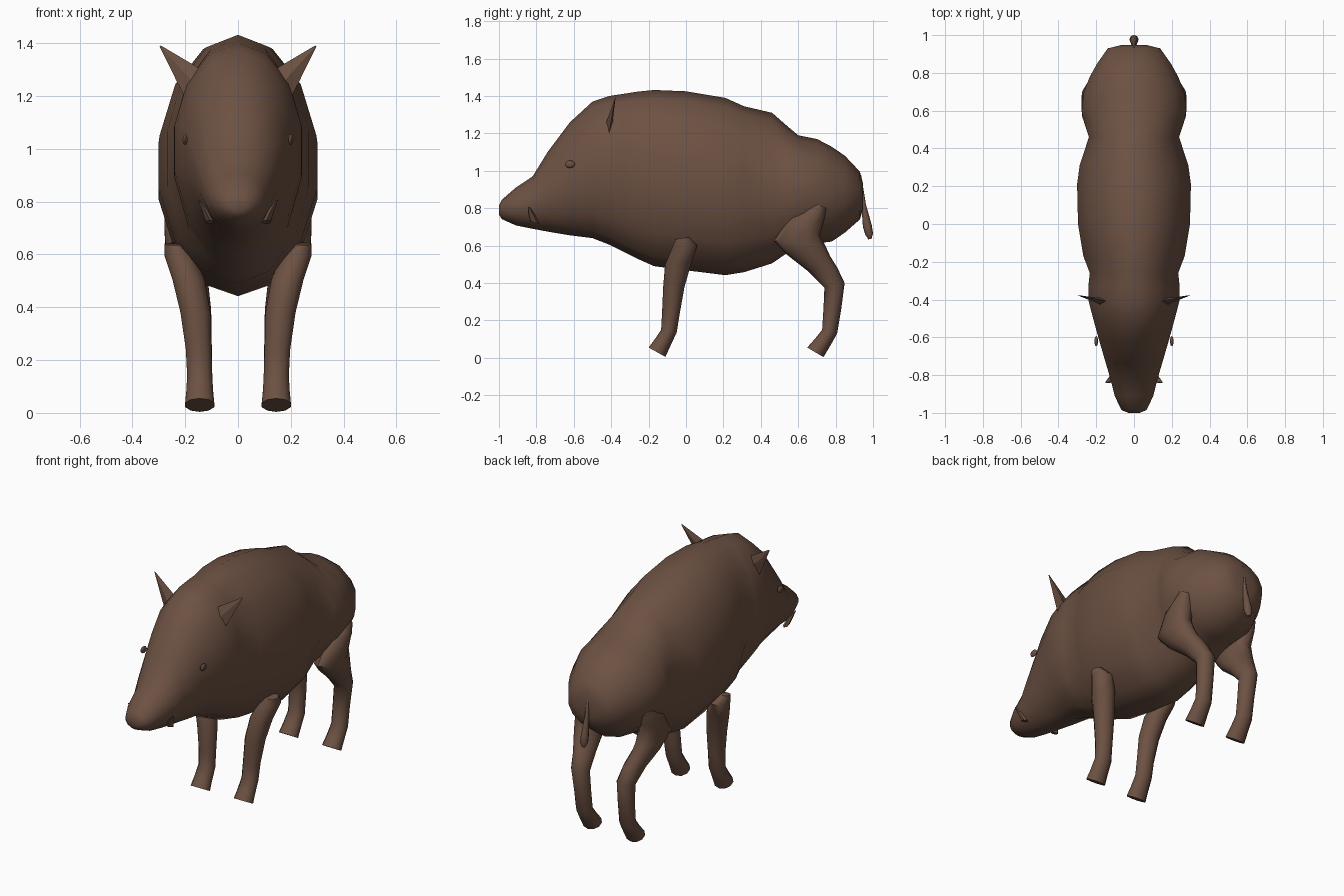
import bpy, bmesh, math
from mathutils import Vector

brown = bpy.data.materials.new("brown_hide")
brown.diffuse_color = (0.15, 0.082, 0.055, 1)


def ring(c, u, v, n):
    """Ellipse of n points around c, spanned by u and v."""
    c, u, v = Vector(c), Vector(u), Vector(v)
    return [c + u * math.cos(2 * math.pi * k / n) + v * math.sin(2 * math.pi * k / n)
            for k in range(n)]


def finish(name, bm, mirror, angle):
    bmesh.ops.recalc_face_normals(bm, faces=bm.faces)
    me = bpy.data.meshes.new(name)
    bm.to_mesh(me)
    bm.free()
    me.materials.append(brown)
    ob = bpy.data.objects.new(name, me)
    bpy.context.collection.objects.link(ob)
    bpy.ops.object.select_all(action='DESELECT')
    ob.select_set(True)
    bpy.context.view_layer.objects.active = ob
    bpy.ops.object.shade_smooth_by_angle(angle=math.radians(angle))
    if mirror:
        m = ob.modifiers.new("mirror", 'MIRROR')
        m.use_mirror_merge = False
    return ob


def loft(name, rings, mirror=False, angle=50):
    """Skin a row of rings and close both ends."""
    bm = bmesh.new()
    rows = [[bm.verts.new(p) for p in r] for r in rings]
    n = len(rows[0])
    for a, b in zip(rows, rows[1:]):
        for k in range(n):
            j = (k + 1) % n
            bm.faces.new((a[k], a[j], b[j], b[k]))
    bm.faces.new(rows[0])
    bm.faces.new(rows[-1])
    return finish(name, bm, mirror, angle)


def limb(name, sections, n=10, mirror=True):
    """Tube from (front y, front z, back y, back z, centre x, half width)."""
    rings = []
    for fy, fz, by, bz, x, rx in sections:
        rings.append(ring((x, (fy + by) / 2, (fz + bz) / 2),
                          (0, (by - fy) / 2, (bz - fz) / 2), (rx, 0, 0), n))
    return loft(name, rings, mirror)


# Body and head: y, top z, bottom z, half width
profile = [
    (-1.00, 0.815, 0.765, 0.030), (-0.985, 0.845, 0.742, 0.068),
    (-0.91, 0.91, 0.708, 0.105), (-0.82, 0.97, 0.690, 0.128),
    (-0.74, 1.10, 0.675, 0.152), (-0.62, 1.26, 0.655, 0.188),
    (-0.50, 1.37, 0.640, 0.222), (-0.41, 1.40, 0.605, 0.246),
    (-0.33, 1.412, 0.565, 0.248), (-0.26, 1.423, 0.53, 0.240),
    (-0.17, 1.432, 0.49, 0.275), (0.0, 1.425, 0.468, 0.304),
    (0.21, 1.39, 0.442, 0.309), (0.31, 1.345, 0.458, 0.295),
    (0.46, 1.31, 0.505, 0.245), (0.54, 1.24, 0.560, 0.272),
    (0.60, 1.19, 0.595, 0.285), (0.70, 1.17, 0.612, 0.272),
    (0.78, 1.128, 0.622, 0.240), (0.85, 1.08, 0.670, 0.200),
    (0.93, 0.995, 0.740, 0.142), (0.947, 0.93, 0.80, 0.07),
]
loft("body", [ring((0, y, (t + b) / 2), (0, 0, (t - b) / 2), (w, 0, 0), 14)
              for y, t, b, w in profile], angle=60)

# Legs
limb("front_legs", [
    (-0.055, 0.635, 0.015, 0.645, 0.245, 0.035),
    (-0.072, 0.595, 0.06, 0.60, 0.222, 0.060),
    (-0.112, 0.50, 0.03, 0.51, 0.187, 0.064),
    (-0.122, 0.38, -0.008, 0.38, 0.161, 0.060),
    (-0.128, 0.24, -0.033, 0.24, 0.149, 0.051),
    (-0.133, 0.15, -0.05, 0.135, 0.145, 0.050),
    (-0.170, 0.095, -0.085, 0.06, 0.145, 0.053),
    (-0.200, 0.055, -0.110, 0.005, 0.145, 0.058)])
limb("hind_legs", [
    (0.68, 0.83, 0.75, 0.80, 0.232, 0.030),
    (0.625, 0.78, 0.74, 0.745, 0.222, 0.056),
    (0.555, 0.75, 0.715, 0.655, 0.214, 0.068),
    (0.47, 0.625, 0.745, 0.60, 0.205, 0.072),
    (0.535, 0.555, 0.77, 0.545, 0.192, 0.068),
    (0.65, 0.465, 0.81, 0.48, 0.168, 0.060),
    (0.74, 0.375, 0.848, 0.40, 0.153, 0.054),
    (0.735, 0.26, 0.83, 0.26, 0.147, 0.050),
    (0.728, 0.15, 0.808, 0.13, 0.145, 0.050),
    (0.688, 0.10, 0.772, 0.065, 0.145, 0.053),
    (0.648, 0.055, 0.735, 0.004, 0.145, 0.058)])

# Tail with a thicker tuft
limb("tail", [
    (0.925, 0.97, 0.937, 0.975, 0, 0.006),
    (0.938, 0.81, 0.962, 0.82, 0, 0.012),
    (0.946, 0.70, 0.993, 0.71, 0, 0.022),
    (0.958, 0.66, 1.00, 0.665, 0, 0.024),
    (0.975, 0.633, 0.992, 0.637, 0, 0.010)], n=8, mirror=False)

# Tusks
limb("tusks", [
    (-0.832, 0.73, -0.785, 0.715, 0.108, 0.017),
    (-0.842, 0.77, -0.808, 0.765, 0.126, 0.013),
    (-0.842, 0.807, -0.836, 0.807, 0.149, 0.003)], n=6)

# Ears: flat pointed wedges
loft("ears", [
    ring((0.165, -0.412, 1.245), (0.036, 0, -0.050), (0, 0.020, 0.0), 4),
    ring((0.205, -0.402, 1.290), (0.027, 0, -0.034), (0, 0.013, 0.0), 4),
    ring((0.295, -0.378, 1.390), (0.002, 0, -0.002), (0, 0.001, 0.0), 4)],
    mirror=True, angle=30)

# Eyes
bm = bmesh.new()
bmesh.ops.create_uvsphere(bm, u_segments=10, v_segments=8, radius=1)
for v in bm.verts:
    v.co = (0.2 + v.co.x * 0.010, -0.62 + v.co.y * 0.027, 1.035 + v.co.z * 0.020)
finish("eyes", bm, True, 60)
